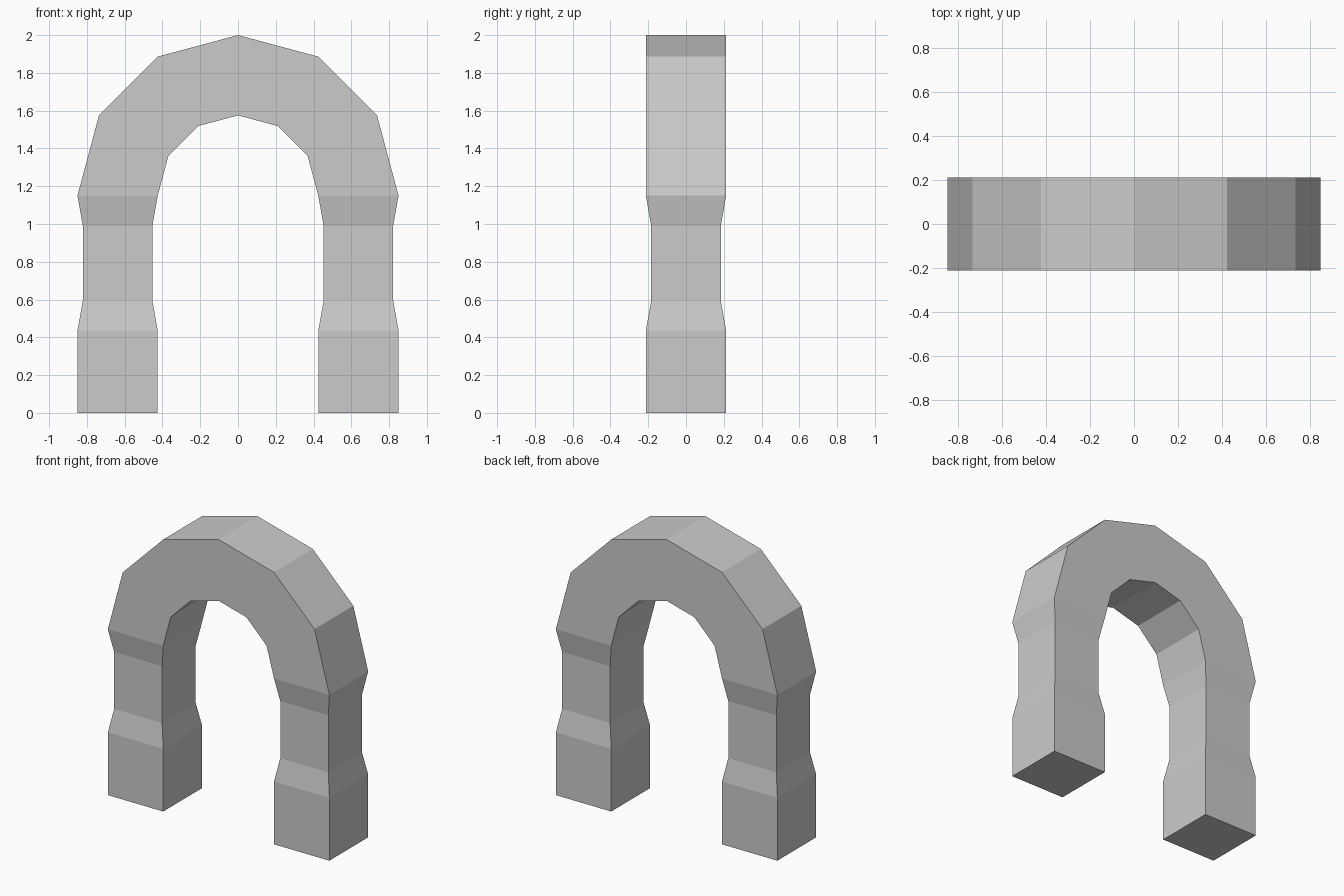
import bpy, bmesh
from math import sin, cos, pi

if "Cube" in bpy.data.objects:
    bpy.data.objects.remove(bpy.data.objects["Cube"])

HALF = 0.2125      # half thickness of the full square section
WAIST = 0.184      # half thickness of the narrowed leg section
RADIUS = 0.6375    # centre line radius of the arch
SPRING = 1.15      # height where the legs meet the arch

# Leg profile: (height, half thickness)
LEG = [(0, HALF), (0.435, HALF), (0.595, WAIST), (0.99, WAIST)]


def section(bm, x, z, half, angle):
    """Square ring whose width points outward along the angle in the xz plane."""
    dx, dz = cos(angle) * half, sin(angle) * half
    return [bm.verts.new((x + s * dx, y * half, z + s * dz))
            for s, y in ((-1, -1), (1, -1), (1, 1), (-1, 1))]


bm = bmesh.new()
# Right leg going up, half circle over the top, left leg going down
rings = [section(bm, RADIUS, z, h, 0) for z, h in LEG]
for i in range(7):
    a = pi * i / 6
    rings.append(section(bm, RADIUS * cos(a), SPRING + RADIUS * sin(a), HALF, a))
rings += [section(bm, -RADIUS, z, h, pi) for z, h in reversed(LEG)]

# Skin between the rings, and close the feet
for a, b in zip(rings, rings[1:]):
    for k in range(4):
        n = (k + 1) % 4
        bm.faces.new((a[k], a[n], b[n], b[k]))
bm.faces.new(rings[0])
bm.faces.new(rings[-1])
bmesh.ops.recalc_face_normals(bm, faces=bm.faces)

mesh = bpy.data.meshes.new("archway")
bm.to_mesh(mesh)
bm.free()
bpy.context.collection.objects.link(bpy.data.objects.new("archway", mesh))
